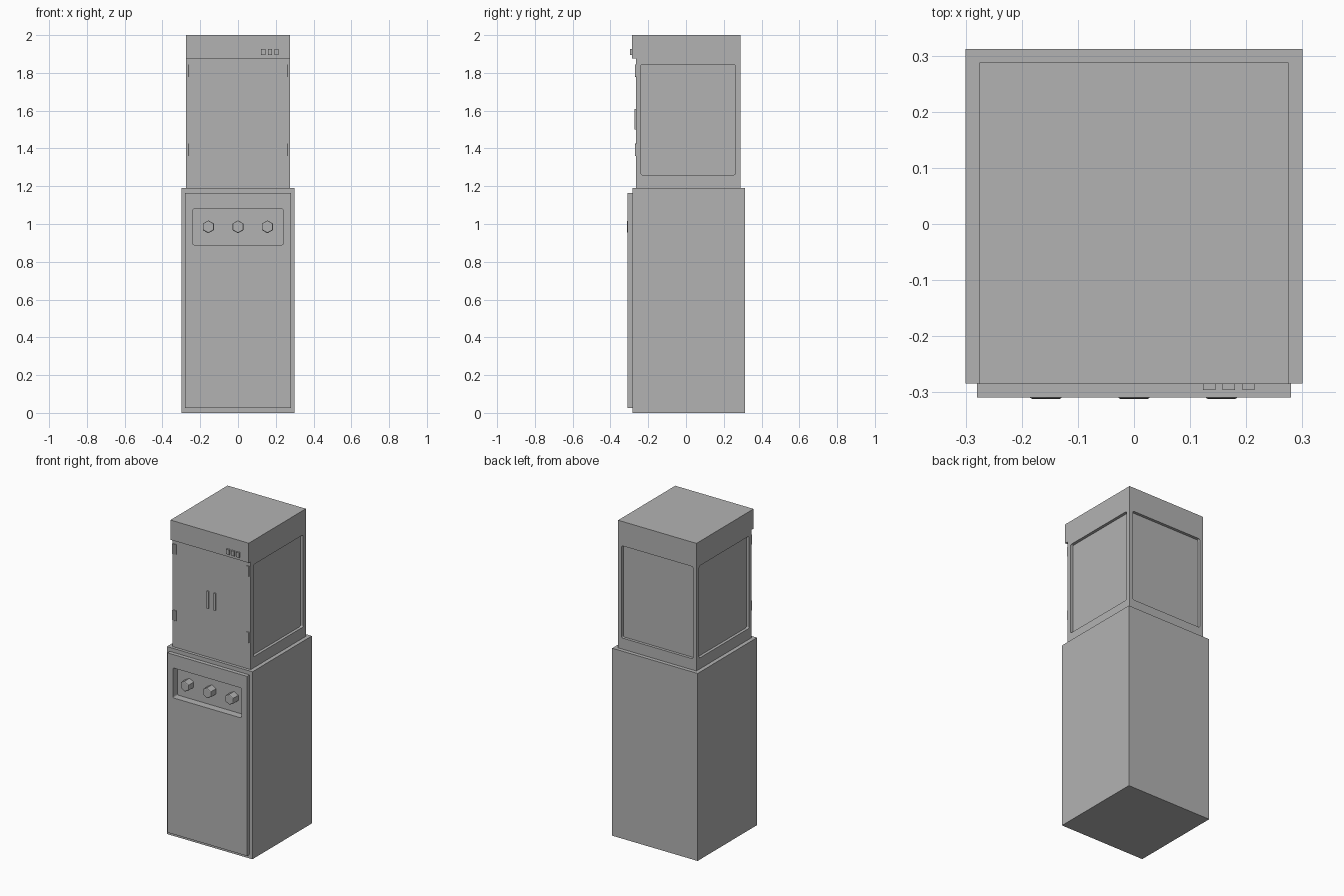
import bpy, bmesh, math
from mathutils import Matrix, Vector

cube = bpy.data.objects.get("Cube")
if cube:
    bpy.data.objects.remove(cube, do_unlink=True)

GREY = (0.45, 0.45, 0.45, 1)
grey = bpy.data.materials.new("plain grey")
grey.use_nodes = True
grey.diffuse_color = GREY
grey.node_tree.nodes["Principled BSDF"].inputs["Base Color"].default_value = GREY


def finish(name, bm):
    mesh = bpy.data.meshes.new(name)
    bm.to_mesh(mesh)
    bm.free()
    mesh.materials.append(grey)
    obj = bpy.data.objects.new(name, mesh)
    bpy.context.collection.objects.link(obj)
    return obj


def box(name, x, y, z, round_axis=None, radius=0.008):
    """Box from (min, max) ranges; edges along round_axis may be rounded."""
    bm = bmesh.new()
    bmesh.ops.create_cube(bm, size=1)
    for v in bm.verts:
        v.co = Vector(r[0] if c < 0 else r[1] for c, r in zip(v.co, (x, y, z)))
    if round_axis is not None:
        edges = [e for e in bm.edges
                 if abs((e.verts[0].co - e.verts[1].co).normalized()[round_axis]) > 0.9]
        bmesh.ops.bevel(bm, geom=edges, offset=radius, segments=3,
                        profile=0.5, affect='EDGES')
    return finish(name, bm)


def prism(name, centre, radius, depth, sides, along_y=False, bevel=0):
    bm = bmesh.new()
    bmesh.ops.create_cone(bm, cap_ends=True, segments=sides, radius1=radius,
                          radius2=radius, depth=depth)
    if along_y:
        # point of the hexagon faces up
        bmesh.ops.rotate(bm, verts=bm.verts, matrix=Matrix.Rotation(math.pi / 2, 3, 'X'))
    if bevel:
        rim = [e for e in bm.edges if all(v.co.y < 0 for v in e.verts)]
        bmesh.ops.bevel(bm, geom=rim, offset=bevel, segments=2, profile=0.5, affect='EDGES')
    bmesh.ops.translate(bm, verts=bm.verts, vec=centre)
    return finish(name, bm)


def cut(obj, cutters):
    for c in cutters:
        c.hide_render = True
        mod = obj.modifiers.new("recess", 'BOOLEAN')
        mod.operation = 'DIFFERENCE'
        mod.solver = 'EXACT'
        mod.object = c
    dg = bpy.context.evaluated_depsgraph_get()
    mesh = bpy.data.meshes.new_from_object(obj.evaluated_get(dg))
    obj.modifiers.clear()
    obj.data = mesh


# Lower cabinet, its front panel and the control recess
base = box("lower_cabinet", (-0.3, 0.3), (-0.284, 0.312), (0, 1.19))
panel = box("lower_front_panel", (-0.28, 0.28), (-0.309, -0.284), (0.025, 1.165))
recess = box("recess_cutter", (-0.24, 0.24), (-0.4, -0.262), (0.89, 1.08), 1)
cut(base, [recess])
cut(panel, [recess])

# Control knobs
for i, x in enumerate((-0.157, 0, 0.156)):
    prism(f"knob_{i + 1}", (x, -0.286, 0.985), 0.034, 0.052, 6, True, 0.006)

# Upper cabinet with sunken side and back panels
upper = box("upper_cabinet", (-0.275, 0.275), (-0.265, 0.288), (1.19, 1.88))
PZ, DEPTH = (1.26, 1.845), 0.018
side = (-0.238, 0.26)
cutters = [
    box("right_cutter", (-0.4, -0.275 + DEPTH), side, PZ, 0),
    box("left_cutter", (0.275 - DEPTH, 0.4), side, PZ, 0),
    box("back_cutter", (-0.25, 0.25), (0.288 - DEPTH, 0.4), PZ, 1),
]
cut(upper, cutters)
for c in cutters + [recess]:
    bpy.data.objects.remove(c, do_unlink=True)

# Overhanging top with three buttons
box("top_cap", (-0.275, 0.275), (-0.285, 0.288), (1.875, 2))
for i, x in enumerate((0.134, 0.169, 0.204)):
    box(f"button_{i + 1}", (x - 0.011, x + 0.011), (-0.296, -0.28), (1.895, 1.926))

# Door handles and hinges on both sides
for s, label in ((-1, "right"), (1, "left")):
    hx = s * 0.024
    box(f"{label}_handle", (hx - 0.007, hx + 0.007), (-0.272, -0.26), (1.5, 1.61), 1, 0.003)
    for z, place in ((1.392, "lower"), (1.812, "upper")):
        for dx, leaf in ((0.253, "inner"), (0.269, "outer")):
            box(f"{label}_{place}_hinge_{leaf}_leaf", (s * dx - 0.005, s * dx + 0.005),
                (-0.269, -0.26), (z - 0.032, z + 0.032))
        prism(f"{label}_{place}_hinge_pin", (s * 0.261, -0.266, z), 0.005, 0.066, 10)
